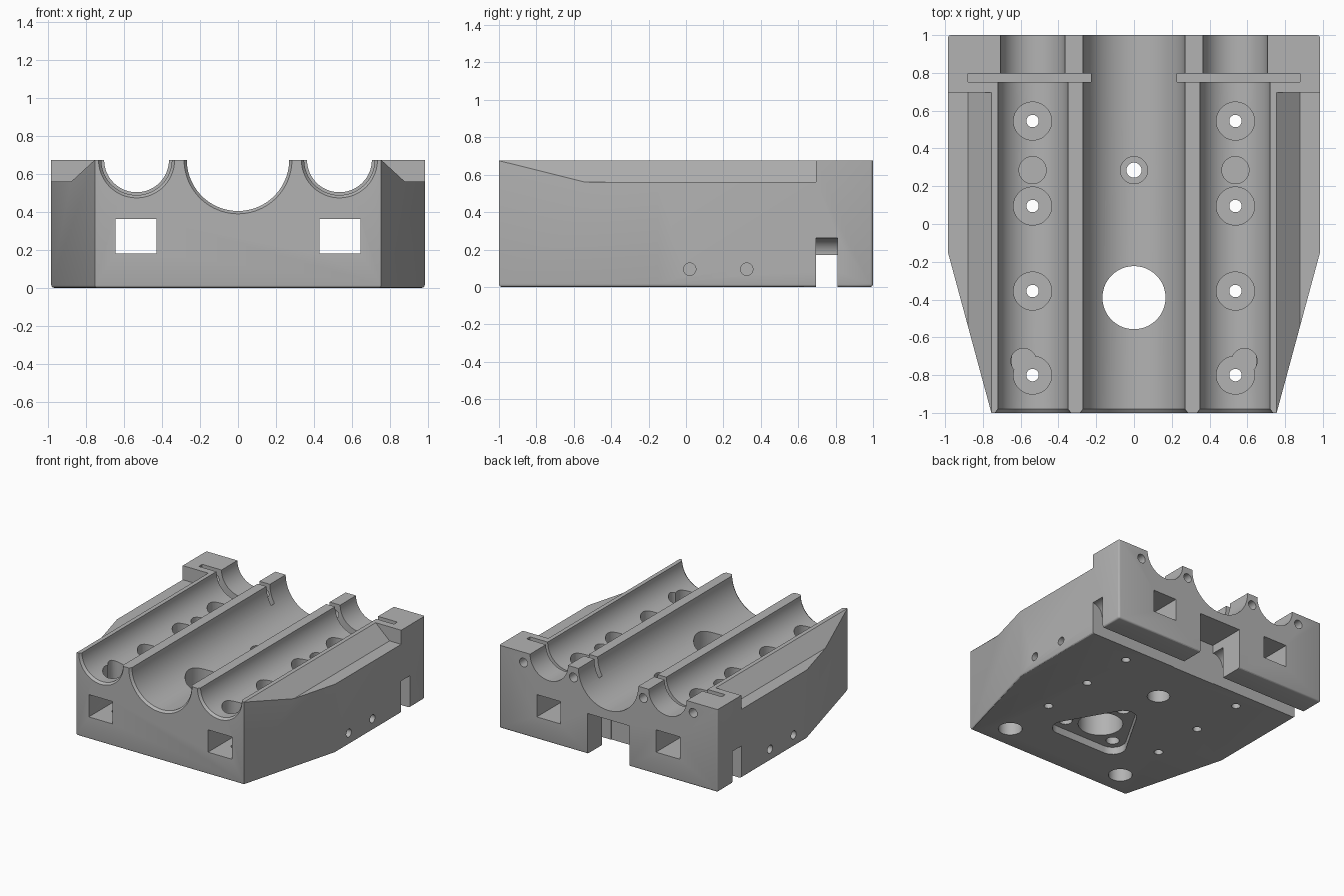
import bpy, bmesh, math
from mathutils import Vector

cube = bpy.data.objects.get("Cube")
if cube:
    bpy.data.objects.remove(cube)

TOP = 0.675
cutters = []


def place(axis, u, v, w):
    """Map a profile point (u, v) at depth w to 3D along the given axis."""
    return {"x": (w, u, v), "y": (u, w, v), "z": (u, v, w)}[axis]


def prism(name, axis, pts, a, b, pts_b=None):
    """Solid between a profile at depth a and the same (or another) profile at b."""
    bm = bmesh.new()
    lo = [bm.verts.new(place(axis, u, v, a)) for u, v in pts]
    hi = [bm.verts.new(place(axis, u, v, b)) for u, v in (pts_b or pts)]
    n = len(pts)
    bm.faces.new(lo)
    bm.faces.new(hi[::-1])
    for i in range(n):
        j = (i + 1) % n
        bm.faces.new((lo[j], lo[i], hi[i], hi[j]))
    bmesh.ops.recalc_face_normals(bm, faces=bm.faces[:])
    me = bpy.data.meshes.new(name)
    bm.to_mesh(me)
    bm.free()
    ob = bpy.data.objects.new(name, me)
    bpy.context.collection.objects.link(ob)
    return ob


def cut(name, *args):
    ob = prism(name, *args)
    ob.hide_render = True
    cutters.append(ob)


def circle(u, v, r, n=32):
    return [(u + r * math.cos(2 * math.pi * (i + 0.5) / n),
             v + r * math.sin(2 * math.pi * (i + 0.5) / n)) for i in range(n)]


def rect(u0, u1, v0, v1):
    return [(u0, v0), (u1, v0), (u1, v1), (u0, v1)]


def trough(name, x, r, y0, y1):
    cut(name, "y", circle(x, TOP, r, 96), y0, y1)


def flare(name, x, r):
    cut(name, "y", circle(x, TOP, r + 0.022, 96), -1.01, -0.98, circle(x, TOP, r, 96))


# Main block: tapered plan with softened bottom and back edges
plan = [(-0.985, 1), (-0.985, -0.15), (-0.755, -1), (0.755, -1), (0.985, -0.15), (0.985, 1)]
body = prism("cradle_block", "z", plan, 0, TOP)
bm = bmesh.new()
bm.from_mesh(body.data)
soft = [e for e in bm.edges
        if all(v.co.z < 0.01 for v in e.verts) or all(v.co.y > 0.99 and abs(v.co.x) > 0.9 for v in e.verts)
        and abs(e.verts[0].co.z - e.verts[1].co.z) > 0.1]
bmesh.ops.bevel(bm, geom=soft, offset=0.015, segments=3, profile=0.5, affect="EDGES")
bm.to_mesh(body.data)
bm.free()

# Centre trough and its bores
trough("centre_trough", 0, 0.27, -1.1, 1.1)
flare("centre_flare", 0, 0.27)
cut("centre_bore", "z", circle(0, -0.39, 0.167, 64), -0.1, 0.8)
cut("pin_bore", "z", circle(0, 0.285, 0.04), -0.1, 0.8)
cut("pin_top_recess", "z", circle(0, 0.285, 0.072), 0.36, 0.8)
cut("pin_bottom_recess", "z", circle(0, 0.285, 0.085), -0.1, 0.15)

# Central notch under the back
cut("back_notch", "z", rect(-0.19, 0.19, 0.69, 1.1), -0.1, 0.33)

# Cross slot under the back, with rounded mouths
cut("under_slot", "x", rect(0.695, 0.81, -0.1, 0.172), -1.1, 1.1)

for s, side in ((1, "left"), (-1, "right")):
    # Side troughs, narrower behind the strap slot
    trough("side_trough_" + side, s * 0.535, 0.186, -1.1, 0.77)
    trough("side_trough_back_" + side, s * 0.535, 0.171, 0.76, 1.1)
    flare("side_flare_" + side, s * 0.535, 0.186)

    # Lowered shoulder with sloped inner wall
    ledge = [(s * x, z) for x, z in ((0.755, TOP), (0.88, 0.56), (1.1, 0.56), (1.1, 0.8), (0.619, 0.8))]
    cut("shoulder_" + side, "y", ledge, -1.2, 0.695)

    # Strap slot across the side trough
    x0, x1 = sorted((s * 0.228, s * 0.88))
    cut("strap_slot_" + side, "z", rect(x0, x1, 0.752, 0.796), 0.45, 0.8)

    # Square tunnel along the full length
    x0, x1 = sorted((s * 0.43, s * 0.645))
    cut("tunnel_" + side, "y", rect(x0, x1, 0.18, 0.362), -1.1, 1.1)

    # Screw holes with wide access bores above the tunnel
    for i, y in enumerate((0.545, 0.095, -0.355, -0.80)):
        cut(f"screw_hole_{side}_{i}", "z", circle(s * 0.537, y, 0.033, 24), -0.1, 0.5)
        cut(f"access_bore_{side}_{i}", "z", circle(s * 0.537, y, 0.101), 0.3, 0.8)
    cut("plain_bore_" + side, "z", circle(s * 0.537, 0.285, 0.072), 0.3, 0.8)
    cut("lobe_bore_" + side, "z", circle(s * 0.585, -0.725, 0.067), 0.3, 0.8)
    cut("foot_recess_" + side, "z", circle(s * 0.537, -0.80, 0.09), -0.1, 0.12)

    # Rounded mouths of the cross slot
    for x in (0.985, 0.19):
        cut(f"slot_mouth_{side}_{x}", "y", circle(s * x, 0.172, 0.09), 0.695, 0.81)

    # Side holes and back holes
    for y in (0.02, 0.325):
        x0, x1 = sorted((s * 0.72, s * 1.1))
        cut(f"side_hole_{side}_{y}", "x", circle(y, 0.095, 0.033, 24), x0, x1)
    for x in (0.765, 0.315):
        cut(f"back_hole_{side}_{x}", "y", circle(s * x, 0.59, 0.036, 24), 0.78, 1.1)

# Rounded triangular pocket underneath with three screw recesses
pocket = []
for k in range(3):
    a = math.radians(90 + 120 * k)
    cx, cy = 0.265 * math.cos(a), -0.39 + 0.265 * math.sin(a)
    for i in range(9):
        t = a + math.radians(-60 + 15 * i)
        pocket.append((cx + 0.1 * math.cos(t), cy + 0.1 * math.sin(t)))
    cut(f"pocket_hole_{k}", "z", circle(cx, cy, 0.05), -0.1, 0.2)
cut("triangle_pocket", "z", pocket, -0.1, 0.06)

# Carve everything and bake the result
for c in cutters:
    mod = body.modifiers.new(c.name, "BOOLEAN")
    mod.operation = "DIFFERENCE"
    mod.solver = "EXACT"
    mod.object = c
bpy.context.view_layer.update()
baked = bpy.data.meshes.new_from_object(body.evaluated_get(bpy.context.evaluated_depsgraph_get()))
body.modifiers.clear()
body.data = baked
for c in cutters:
    bpy.data.objects.remove(c)

# Single grey material
mat = bpy.data.materials.new("grey plastic")
mat.use_nodes = True
grey = (0.45, 0.45, 0.45, 1)
mat.diffuse_color = grey
mat.node_tree.nodes["Principled BSDF"].inputs["Base Color"].default_value = grey
body.data.materials.clear()
body.data.materials.append(mat)

# Smooth curved walls, keep crisp edges
bpy.ops.object.select_all(action="DESELECT")
body.select_set(True)
bpy.context.view_layer.objects.active = body
bpy.ops.object.shade_smooth_by_angle(angle=math.radians(30))
